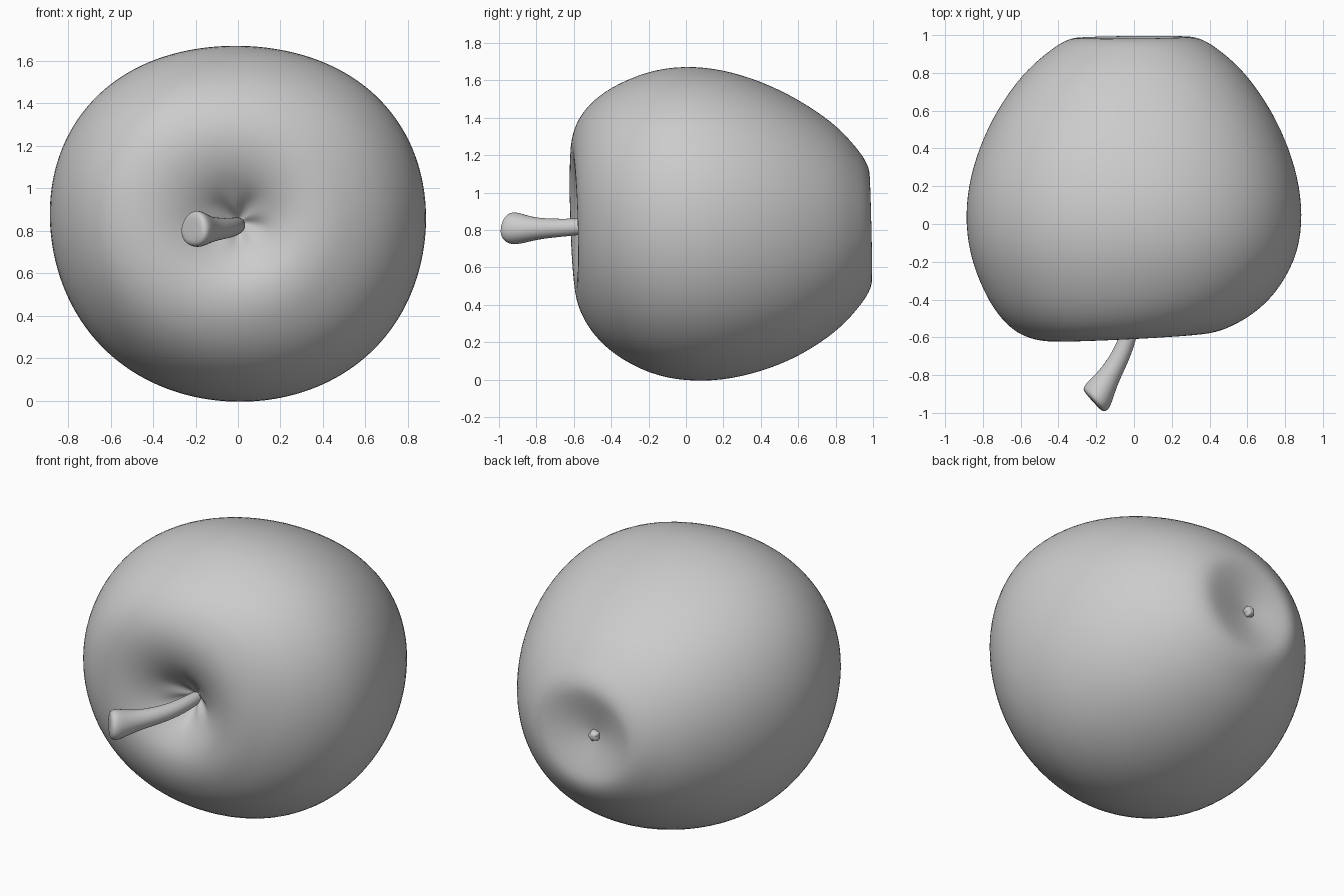
import bpy, bmesh, math
from mathutils import Vector

if "Cube" in bpy.data.objects:
    bpy.data.objects.remove(bpy.data.objects["Cube"])

ZC = 0.843


def loft(name, rings, levels=2):
    """Skin a list of point rings; close the ends with a centre fan."""
    bm = bmesh.new()
    vr = [[bm.verts.new(p) for p in ring] for ring in rings]
    n = len(vr[0])
    for a, b in zip(vr, vr[1:]):
        for i in range(n):
            j = (i + 1) % n
            bm.faces.new((a[i], a[j], b[j], b[i]))
    for ring in (vr[0], vr[-1]):
        c = bm.verts.new(sum((v.co for v in ring), Vector()) / n)
        for i in range(n):
            bm.faces.new((ring[i], ring[(i + 1) % n], c))
    bmesh.ops.recalc_face_normals(bm, faces=bm.faces)
    for f in bm.faces:
        f.smooth = True
    me = bpy.data.meshes.new(name)
    bm.to_mesh(me)
    bm.free()
    ob = bpy.data.objects.new(name, me)
    bpy.context.collection.objects.link(ob)
    mod = ob.modifiers.new("smooth", 'SUBSURF')
    mod.levels = mod.render_levels = levels
    return ob


# Fruit body: profile of (position along y, radius) from stem hollow to calyx hollow
profile = [(-.40, .02), (-.425, .05), (-.47, .10), (-.525, .17), (-.575, .26),
           (-.602, .36), (-.595, .47), (-.557, .565), (-.505, .645), (-.4, .745),
           (-.2, .848), (0, .882), (.2, .868), (.4, .812), (.6, .722), (.8, .585),
           (.9, .472), (.965, .385), (.993, .31), (.985, .24), (.962, .15),
           (.945, .08), (.935, .02)]
SEG = 48
rings = []
for y, r in profile:
    front = max(0.0, min(1.0, -y / 0.55))
    ring = []
    for i in range(SEG):
        t = 2 * math.pi * i / SEG
        # slightly squarish, uneven outline; wrinkled deep in the stem hollow
        w = max(0, min(1, (r - .25) / .5))
        k = 1 + w * (0.025 - 0.01 * math.cos(4 * t) + 0.01 * math.sin(3 * t)
                     + 0.005 * math.cos(2 * (t - 2.3)))
        if y < 0 and r < 0.12:
            k += 0.15 * math.cos(5 * t + 1)
        x = k * r * math.cos(t) - 0.03 * front ** 3 * min(1, r / .4)
        z = k * r * 0.945 * math.sin(t)
        if y > 0.5:
            x -= 0.04 * (y - .5) * 2 * max(0, 1 - r / .35)
        yy = y + (0.05 * x - 0.03 * z) * front ** 2
        if y > 0.5:
            yy += (0.01 * x - 0.025 * z) * (y - 0.5) * 2
        ring.append((x, yy, ZC + z + (0.015 * front if r > .3 else 0)
                     - 0.025 * max(0, min(1, y / .6))))
    rings.append(ring)
loft("fruit_body", rings)

# Stem: curved tube flaring into a knobbly slanted tip
path = [((.00, -.36, .83), .036), ((-.005, -.48, .825), .042), ((-.03, -.60, .815), .047),
        ((-.075, -.71, .81), .052), ((-.135, -.81, .806), .062),
        ((-.177, -.88, .806), .084), ((-.200, -.925, .807), .092),
        ((-.212, -.945, .808), .075)]
stem = []
for i, (p, r) in enumerate(path):
    a, b = Vector(path[max(i - 1, 0)][0]), Vector(path[min(i + 1, len(path) - 1)][0])
    d = (b - a).normalized()
    side = d.cross(Vector((0, 0, 1))).normalized()
    up = side.cross(d)
    tip = max(0, i - 4) / 3
    ring = []
    for j in range(12):
        t = 2 * math.pi * j / 12
        k = r * (1 + 0.07 * tip * math.cos(3 * t + 1))
        ring.append(Vector(p) + k * (side * math.cos(t) + up * math.sin(t))
                    - d * 0.3 * tip * k * math.cos(t))
    stem.append(ring)
loft("stem", stem)

# Calyx: small lobed bud in the rear hollow
bud = []
for y, r in [(.91, .02), (.935, .033), (.96, .032), (.975, .017)]:
    bud.append([(-.04 + r * (1 + .15 * math.cos(5 * t)) * math.cos(t), y,
                 .815 + r * (1 + .15 * math.cos(5 * t)) * math.sin(t))
                for t in (2 * math.pi * i / 20 for i in range(20))])
loft("calyx", bud, levels=1)
